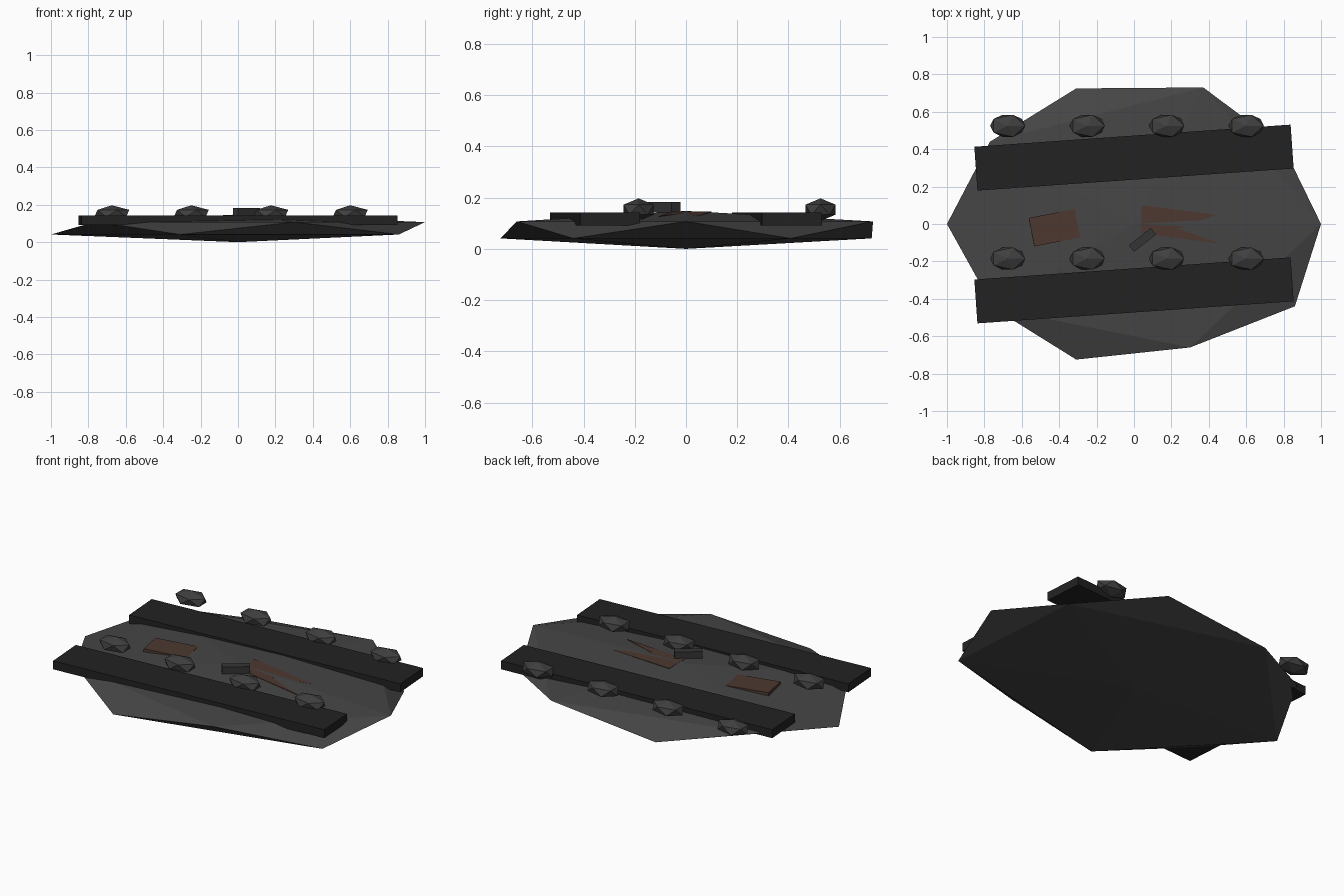
import bpy, bmesh, math
from mathutils import Matrix, Vector

cube = bpy.data.objects.get("Cube")
if cube:
    bpy.data.objects.remove(cube, do_unlink=True)


def material(name, color):
    m = bpy.data.materials.new(name)
    m.use_nodes = True
    rgba = (*color, 1)
    m.diffuse_color = rgba
    bsdf = m.node_tree.nodes["Principled BSDF"]
    bsdf.inputs["Base Color"].default_value = rgba
    bsdf.inputs["Roughness"].default_value = 0.9
    return m


STONE = material("grey stone", (0.06, 0.06, 0.06))
RUBBLE = material("dark grey rubble", (0.05, 0.05, 0.05))
TAR = material("near black", (0.016, 0.016, 0.016))
IRON = material("dark iron", (0.035, 0.035, 0.035))
RUST = material("rust brown", (0.075, 0.04, 0.03))


def finish(name, bm, mat):
    bmesh.ops.recalc_face_normals(bm, faces=bm.faces)
    mesh = bpy.data.meshes.new(name)
    bm.to_mesh(mesh)
    bm.free()
    mesh.materials.append(mat)
    ob = bpy.data.objects.new(name, mesh)
    bpy.context.collection.objects.link(ob)
    return ob


def box(name, center, size, mat, turn=0, tilt=0):
    bm = bmesh.new()
    place = (Matrix.Translation(center) @ Matrix.Rotation(math.radians(turn), 4, 'Z')
             @ Matrix.Rotation(math.radians(tilt), 4, 'Y') @ Matrix.Diagonal((*size, 1)))
    bmesh.ops.create_cube(bm, size=1, matrix=place)
    return finish(name, bm, mat)


def boulder(name, center, scale, mat, nudges=()):
    """Squashed icosahedron; nudges pull the nearest corner to a new spot."""
    bm = bmesh.new()
    place = Matrix.Translation(center) @ Matrix.Diagonal((*scale, 1))
    bmesh.ops.create_icosphere(bm, subdivisions=1, radius=1, matrix=place)
    for spot in nudges:
        target = Vector(spot)
        near = min(bm.verts, key=lambda v: (v.co.xy - target).length)
        near.co.xy = target
    return finish(name, bm, mat)


# Faceted ground slab
boulder("ground_slab", (0, 0, 0.074), (1.118, 0.852, 0.074), STONE,
        [(0.37, 0.73), (0.30, -0.66), (0.86, -0.44), (0.80, 0.41),
         (-0.77, 0.44), (-0.75, -0.45)])

# Two long dark strips
for side, y in (("back", 0.355), ("front", -0.355)):
    box(side + "_strip", (0, y, 0.117), (1.695, 0.235, 0.05), TAR, turn=4)

# Two rows of rubble stones
for side, y in (("back", 0.525), ("front", -0.185)):
    for i in range(4):
        boulder(f"{side}_stone_{i + 1}", (-0.675 + 0.425 * i, y, 0.153),
                (0.105, 0.069, 0.044), RUBBLE)

# Rusty plate on the left of the slab
box("rusty_plate", (-0.425, -0.02, 0.122), (0.25, 0.155, 0.026), RUST, turn=11, tilt=1)

# Torn rusty sheet lying over the slab ridge
bm = bmesh.new()
outline = [(0.04, 0.10), (0.44, 0.05), (0.24, -0.025), (0.46, -0.105), (0.04, -0.05)]
rim = [bm.verts.new((x, y, 0.148 - 0.043 * x)) for x, y in outline]
sheet = bm.faces.new(rim)
out = bmesh.ops.extrude_face_region(bm, geom=[sheet])
moved = [g for g in out["geom"] if isinstance(g, bmesh.types.BMVert)]
bmesh.ops.translate(bm, verts=moved, vec=(0, 0, -0.012))
finish("torn_rusty_sheet", bm, RUST)

# Small iron bar
box("iron_bar", (0.045, -0.085, 0.162), (0.15, 0.045, 0.04), IRON, turn=38)
